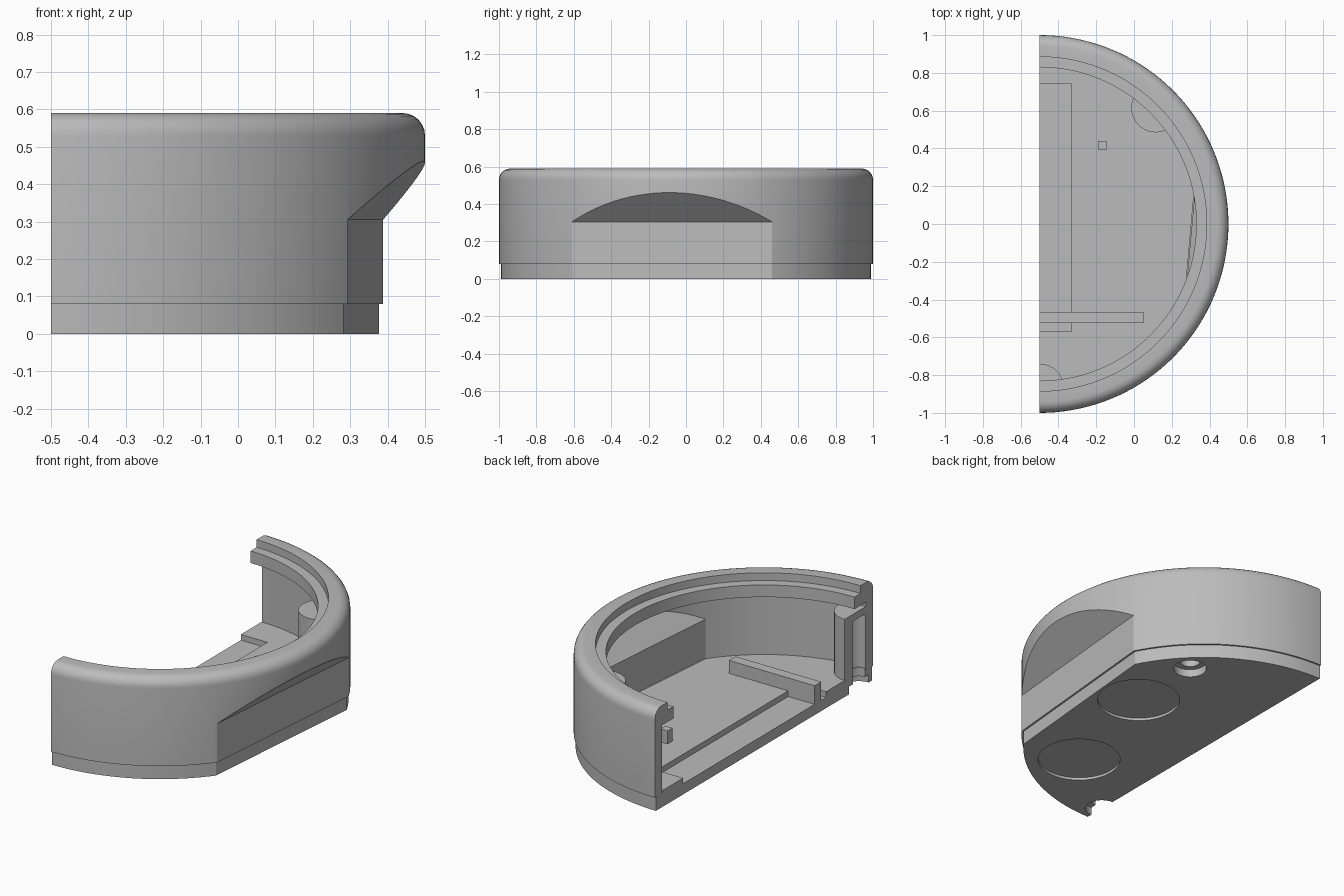
import bpy, bmesh, math
from mathutils import Matrix, Vector

if "Cube" in bpy.data.objects:
    bpy.data.objects.remove(bpy.data.objects["Cube"])

CX = -0.5                       # axis of the round body, on the open cut plane
TILT = math.radians(-5.1)       # direction of the flattened side
N = Vector((math.cos(TILT), math.sin(TILT), 0))
T = Vector((-N.y, N.x, 0))
UP = Vector((0, 0, 1))

grey = bpy.data.materials.new("plain grey")
grey.use_nodes = True
grey.diffuse_color = (0.5, 0.5, 0.5, 1)
grey.node_tree.nodes["Principled BSDF"].inputs["Base Color"].default_value = (0.5, 0.5, 0.5, 1)


def frame(x, y, z):
    m = Matrix((x, y, z)).transposed().to_4x4()
    m.translation = (CX, 0, 0)
    return m


def prism(name, outline, lo, hi, matrix=None, fillet=0):
    """Extrude a flat outline from lo to hi, optionally rounding the top arc."""
    bm = bmesh.new()
    low = bm.faces.new([bm.verts.new((x, y, lo)) for x, y in outline])
    ext = bmesh.ops.extrude_face_region(bm, geom=[low])
    top = [v for v in ext["geom"] if isinstance(v, bmesh.types.BMVert)]
    bmesh.ops.translate(bm, verts=top, vec=(0, 0, hi - lo))
    if fillet:
        rim = [e for e in bm.edges if all(v.co.z > hi - 1e-4 for v in e.verts)
               and any(v.co.x > CX + 1e-4 for v in e.verts)]
        bmesh.ops.bevel(bm, geom=rim, offset=fillet, segments=6, profile=0.5, affect='EDGES')
    if matrix:
        bm.transform(matrix)
    bmesh.ops.recalc_face_normals(bm, faces=bm.faces)
    me = bpy.data.meshes.new(name)
    bm.to_mesh(me)
    bm.free()
    me.materials.append(grey)
    ob = bpy.data.objects.new(name, me)
    bpy.context.collection.objects.link(ob)
    return ob


def half_disc(r, overshoot=0.0, n=72):
    pts = [(CX + r * math.cos(a), r * math.sin(a))
           for a in (math.pi * (i / n - 0.5) for i in range(n + 1))]
    if overshoot:
        pts += [(CX - overshoot, r), (CX - overshoot, -r)]
    return pts


def circle(x, y, r, n=40):
    return [(x + r * math.cos(2 * math.pi * i / n), y + r * math.sin(2 * math.pi * i / n))
            for i in range(n)]


def rect(x0, x1, y0, y1):
    return [(x0, y0), (x1, y0), (x1, y1), (x0, y1)]


def rounded(w, h, r, cy, n=10):
    pts = []
    for k, (sx, sy) in enumerate([(1, 1), (-1, 1), (-1, -1), (1, -1)]):
        for i in range(n + 1):
            a = math.pi / 2 * (k + i / n)
            pts.append((sx * (w - r) + r * math.cos(a), cy + sy * (h - r) + r * math.sin(a)))
    return pts


def boolean(ob, tool, op='DIFFERENCE'):
    mod = ob.modifiers.new("cut", 'BOOLEAN')
    mod.operation, mod.solver, mod.object = op, 'EXACT', tool
    bpy.context.view_layer.objects.active = ob
    bpy.ops.object.modifier_apply(modifier=mod.name)
    bpy.data.objects.remove(tool)


def wedge(d, z_turn, z_low=-0.1):
    """Everything outside the flat at distance d, with a 45 degree roof above z_turn."""
    far = 1.3
    pts = [(d, z_low), (far, z_low), (far, z_turn + far - d), (d, z_turn)]
    return prism("wedge", pts, -1.2, 1.2, frame(N, UP, N.cross(UP)))


# Shell: rounded half drum with a flattened side
shell = prism("shell", half_disc(1.0), 0.08, 0.59, fillet=0.06)
boolean(shell, wedge(0.8435, 0.305))

# Cavity follows the flat, leaving a thin wall
cavity = prism("cavity", half_disc(0.935, 0.1), 0.0, 0.475)
boolean(cavity, wedge(0.8035, 0.3215))
boolean(shell, cavity)

# Stepped lip around the top opening
boolean(shell, prism("opening", half_disc(0.83, 0.12), 0.46, 0.7))
boolean(shell, prism("step", half_disc(0.885, 0.14), 0.545, 0.72))

# Rounded port with a shallow outer recess
side = frame(T, UP, N)
boolean(shell, prism("port", rounded(0.215, 0.09, 0.075, 0.22), 0.7, 1.1, side))
boolean(shell, prism("port_recess", rounded(0.243, 0.1175, 0.1, 0.2175), 0.823, 1.15, side))

# Base plate with a raised floor plug
base = prism("base_plate", half_disc(0.99), 0.0, 0.08)
boolean(base, wedge(0.833, 0.6))
plug = prism("plug", half_disc(0.93), 0.04, 0.095)
boolean(plug, wedge(0.80, 0.6))
boolean(base, plug, 'UNION')
boolean(base, prism("floor_recess", rect(-0.7, -0.33, -0.57, 0.74), 0.062, 0.3))

# Round foot pockets underneath
for x, y in [(0.11, 0.17), (-0.06, -0.54)]:
    boolean(base, prism("foot_pocket", circle(x, y, 0.225, 64), -0.1, 0.015))

# Screw bosses with matching counterbored holes
parts = [shell, base]
for label, angle in [("back", 45), ("front", -90)]:
    a = math.radians(angle)
    x, y = CX + 0.87 * math.cos(a), 0.87 * math.sin(a)
    boss = prism(label + "_screw_boss", circle(x, y, 0.13), 0.095, 0.45)
    boolean(boss, prism("limit", half_disc(0.94), 0.0, 0.6), 'INTERSECT')
    boolean(boss, prism("bore", circle(x, y, 0.06), 0.0, 0.41))
    boolean(base, prism("hole", circle(x, y, 0.055), -0.1, 0.2))
    boolean(base, prism("counterbore", circle(x, y, 0.09), -0.12, 0.045))
    parts.append(boss)

# Floor rib and small locating post
parts.append(prism("floor_rib", rect(CX, 0.05, -0.525, -0.465), 0.06, 0.17))
parts.append(prism("locating_post", rect(-0.19, -0.145, 0.395, 0.44), 0.09, 0.17))

# Smooth curved walls, crisp edges
bpy.ops.object.select_all(action='DESELECT')
for ob in parts:
    ob.select_set(True)
bpy.context.view_layer.objects.active = shell
bpy.ops.object.shade_smooth_by_angle(angle=math.radians(20))
